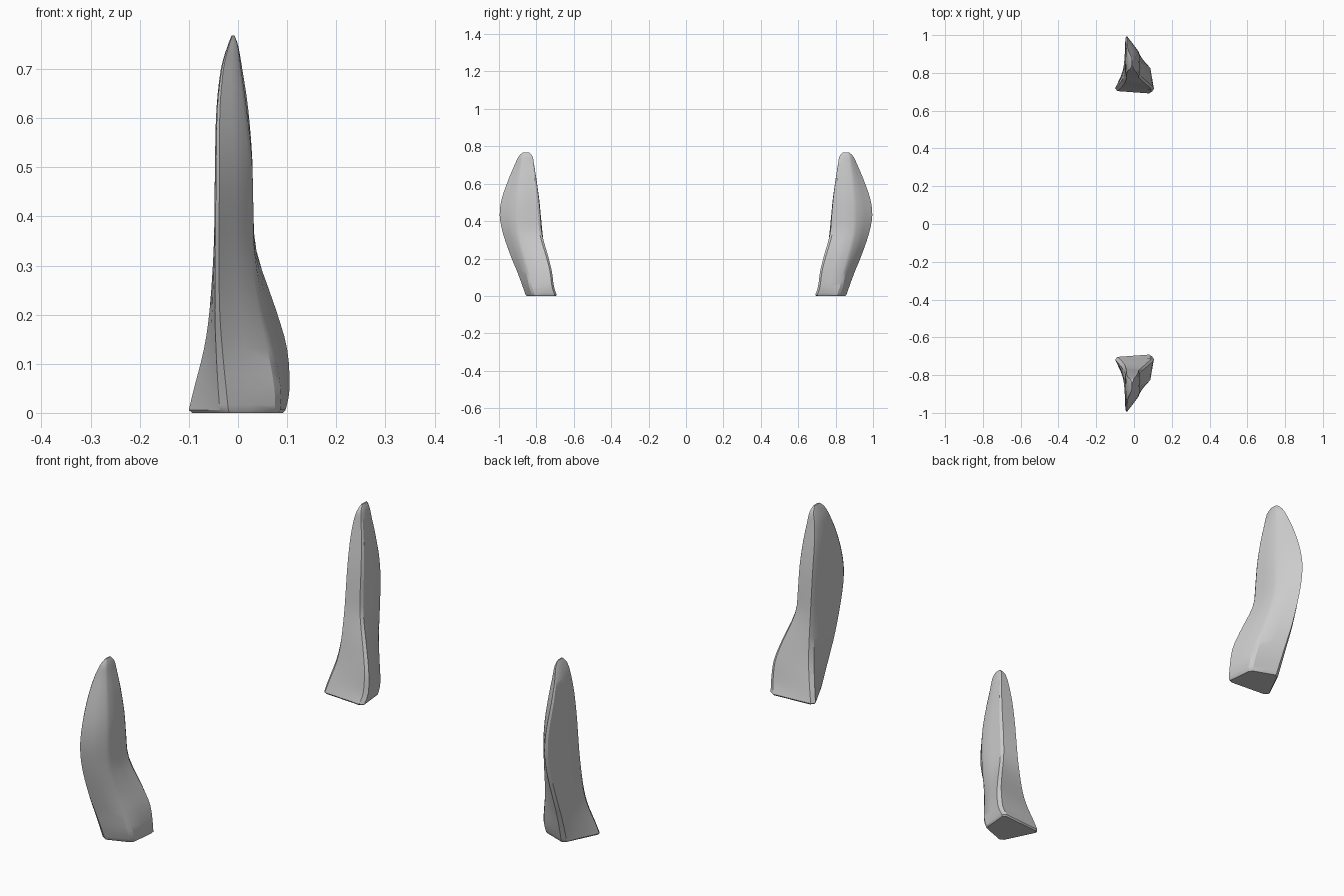
import bpy, bmesh
from mathutils import Vector

if "Cube" in bpy.data.objects:
    bpy.data.objects.remove(bpy.data.objects["Cube"])

# Cross-sections of one curved stone blade, bottom to top:
# z, inner-left corner, inner-right corner, outer-right corner, outer ridge (x, y each)
SECTIONS = [
    (0.006, (-.107, .705), (.098, .690), (.085, .820), (-.030, .862)),
    (0.05, (-.095, .715), (.107, .705), (.085, .835), (-.035, .877)),
    (0.13, (-.072, .738), (.103, .715), (.070, .850), (-.042, .908)),
    (0.21, (-.059, .752), (.080, .735), (.050, .872), (-.046, .942)),
    (0.33, (-.050, .766), (.038, .770), (.033, .900), (-.046, .985)),
    (0.43, (-.048, .776), (.031, .779), (.031, .905), (-.045, 1.005)),
    (0.52, (-.047, .785), (.029, .787), (.028, .902), (-.044, .993)),
    (0.62, (-.044, .799), (.021, .800), (.017, .893), (-.042, .956)),
    (0.70, (-.035, .812), (.009, .812), (.006, .882), (-.033, .920)),
    (0.745, (-.022, .820), (.001, .820), (0.0, .875), (-.021, .897)),
    (0.768, (-.013, .838), (-.007, .838), (-.007, .862), (-.012, .872)),
]
STEPS = 3


def spline(a, b, c, d, t):
    """Point on a smooth curve between b and c."""
    return (b * 2 + (c - a) * t + (a * 2 - b * 5 + c * 4 - d) * t * t
            + (b * 3 - a - c * 3 + d) * t ** 3) * 0.5


def rounded(corners, cut=0.09):
    """Soften the corners and add a middle point to each side."""
    out = []
    for i, p in enumerate(corners):
        q = corners[(i + 1) % len(corners)]
        out += [p.lerp(q, cut), p.lerp(q, 0.5), p.lerp(q, 1 - cut)]
    return out


def all_levels():
    rows = [[Vector((x, y, z)) for x, y in pts] for z, *pts in SECTIONS]
    n = len(rows)
    for i in range(n - 1):
        quad = [rows[max(0, min(n - 1, i + k))] for k in (-1, 0, 1, 2)]
        for s in range(STEPS):
            yield [spline(*(r[j] for r in quad), s / STEPS) for j in range(4)]
    yield rows[-1]


def stone(name, side):
    bm = bmesh.new()
    levels = [rounded(c) for c in all_levels()]
    # small inset ring for the worn bottom edge
    mid = sum(levels[0], Vector()) / len(levels[0])
    foot = [p.lerp(mid, 0.06) for p in levels[0]]
    for p in foot:
        p.z = 0
    loops = [[bm.verts.new((p.x, p.y * side, p.z)) for p in lv]
             for lv in [foot] + levels]
    for lo, hi in zip(loops, loops[1:]):
        for i in range(len(lo)):
            j = (i + 1) % len(lo)
            bm.faces.new((lo[i], lo[j], hi[j], hi[i]))
    bm.faces.new(loops[0])
    bm.faces.new(loops[-1])
    bmesh.ops.recalc_face_normals(bm, faces=bm.faces)
    mesh = bpy.data.meshes.new(name)
    bm.to_mesh(mesh)
    bm.free()
    obj = bpy.data.objects.new(name, mesh)
    bpy.context.collection.objects.link(obj)
    bpy.ops.object.select_all(action='DESELECT')
    obj.select_set(True)
    bpy.context.view_layer.objects.active = obj
    bpy.ops.object.shade_smooth_by_angle(angle=0.5)


# Two mirrored stones facing each other
stone("front_stone", -1)
stone("back_stone", 1)
